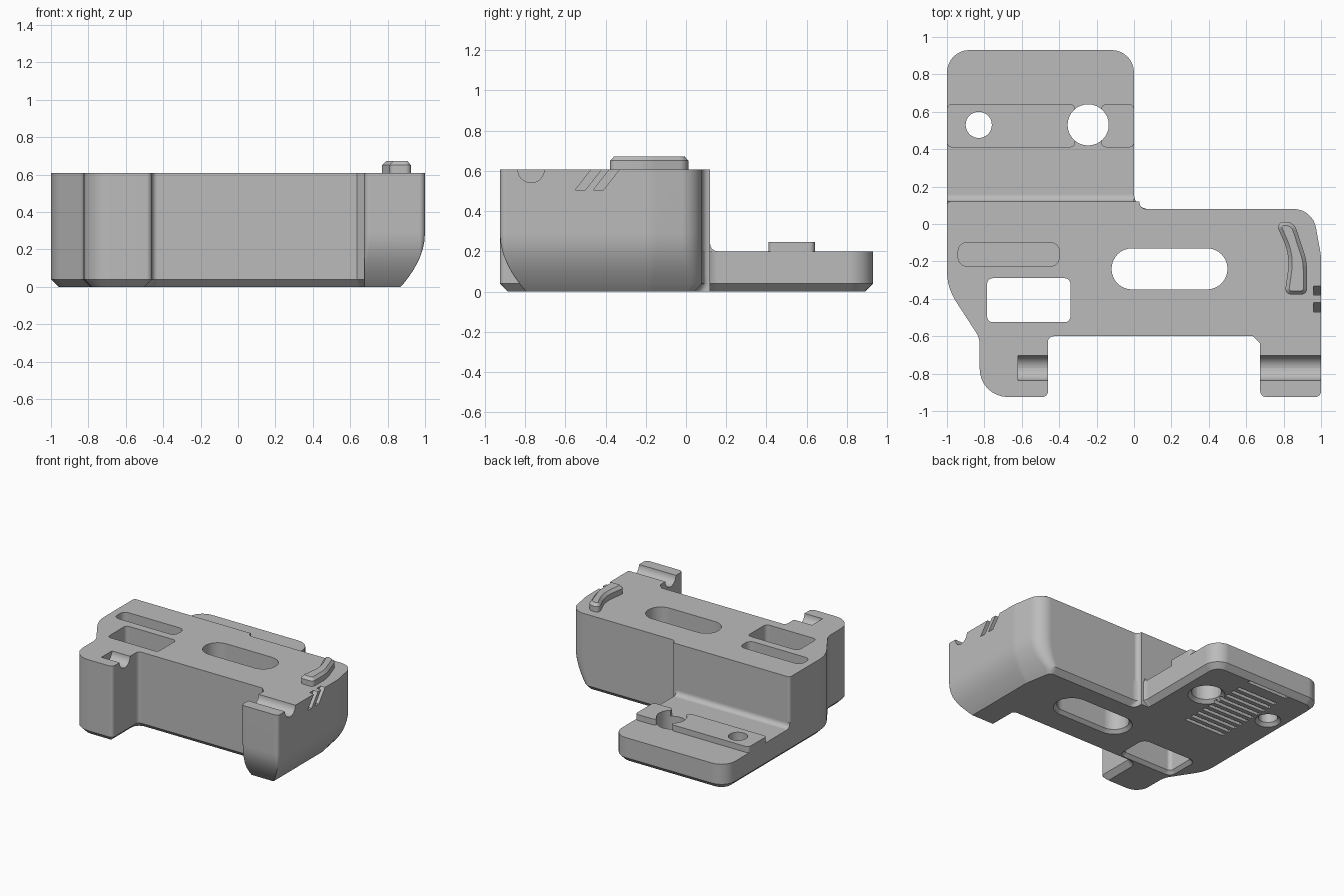
import bpy, bmesh, math
from mathutils import Vector

if "Cube" in bpy.data.objects:
    bpy.data.objects.remove(bpy.data.objects["Cube"], do_unlink=True)

grey = bpy.data.materials.new("plain grey")
grey.use_nodes = True
COLOUR = (0.5, 0.5, 0.5, 1)
grey.diffuse_color = COLOUR
grey.node_tree.nodes["Principled BSDF"].inputs["Base Color"].default_value = COLOUR

TOP, PLATE_TOP, SEGS = 0.607, 0.2, 8

# Inset of an outline edge at height z, by edge kind
INSET = {
    "flat": lambda z: 0,
    "chamfer": lambda z: max(0, 0.04 - z),
    "sweep": lambda z: 0.13 * max(0, 1 - z / 0.29) ** 2,
    "flare": lambda z: -max(0, 0.025 - z),
    "cap": lambda z: 0.02 if z > 0.66 else 0,
}


def ring(points, z):
    """Offset a counter-clockwise outline per edge, then round its corners."""
    n = len(points)
    pos = [Vector(p[:2]) for p in points]
    inset = [INSET[p[3]](z) for p in points]
    lines = []
    for i in range(n):
        d = (pos[(i + 1) % n] - pos[i]).normalized()
        normal = Vector((-d.y, d.x))
        lines.append((normal, normal.dot(pos[i]) + inset[i]))
    corners = []
    for i in range(n):
        (a, ca), (b, cb) = lines[i - 1], lines[i]
        det = a.x * b.y - a.y * b.x
        corners.append((Vector((ca * b.y - cb * a.y, a.x * cb - b.x * ca)) / det, det > 0))
    out = []
    for i, (p, convex) in enumerate(corners):
        r = points[i][2]
        if r == 0:
            out.append(p)
            continue
        mean = (inset[i - 1] + inset[i]) / 2
        r = max(r - mean, 0.003) if convex else r + mean
        u = (corners[i - 1][0] - p).normalized()
        v = (corners[(i + 1) % n][0] - p).normalized()
        half = u.angle(v) / 2
        centre = p + (u + v).normalized() * r / math.sin(half)
        start = p + u * r / math.tan(half) - centre
        end = p + v * r / math.tan(half) - centre
        turn = math.atan2(start.x * end.y - start.y * end.x, start.dot(end))
        for k in range(SEGS + 1):
            c, s = math.cos(turn * k / SEGS), math.sin(turn * k / SEGS)
            out.append(centre + Vector((start.x * c - start.y * s, start.x * s + start.y * c)))
    return out


def loft(name, points, levels, along_x=False):
    """Stack rings of an outline at the given levels into a closed solid."""
    bm = bmesh.new()
    rings = []
    for z in levels:
        rings.append([bm.verts.new((z, p.x, p.y) if along_x else (p.x, p.y, z))
                      for p in ring(points, z)])
    n = len(rings[0])
    for low, high in zip(rings, rings[1:]):
        for i in range(n):
            j = (i + 1) % n
            bm.faces.new((low[i], low[j], high[j], high[i]))
    bm.faces.new(rings[0][::-1])
    bm.faces.new(rings[-1])
    bmesh.ops.remove_doubles(bm, verts=bm.verts, dist=0.0001)
    bmesh.ops.recalc_face_normals(bm, faces=bm.faces)
    mesh = bpy.data.meshes.new(name)
    bm.to_mesh(mesh)
    bm.free()
    mesh.materials.append(grey)
    obj = bpy.data.objects.new(name, mesh)
    bpy.context.collection.objects.link(obj)
    return obj


def box(x0, x1, y0, y1, r, kind="flat"):
    return [(x0, y0, r, kind), (x1, y0, r, kind), (x1, y1, r, kind), (x0, y1, r, kind)]


def disc(x, y, r, kind="flat"):
    return box(x - r, x + r, y - r, y + r, r - 0.0002, kind)


def cut(obj, cutters):
    for c in cutters:
        mod = obj.modifiers.new("cut", "BOOLEAN")
        mod.operation, mod.solver, mod.object = "DIFFERENCE", "EXACT", c
    bpy.context.view_layer.update()
    graph = bpy.context.evaluated_depsgraph_get()
    mesh = bpy.data.meshes.new_from_object(obj.evaluated_get(graph))
    obj.modifiers.clear()
    obj.data = mesh


def finish(obj):
    obj.data.shade_smooth()
    obj.data.set_sharp_from_angle(angle=math.radians(28))
    mod = obj.modifiers.new("even shading", "WEIGHTED_NORMAL")
    mod.keep_sharp = True


# Main body: plan outline with corner radius and lower edge style
body = loft("body", [
    (-1, 0.12, 0.02, "chamfer"), (-1, -0.34, 0.3, "chamfer"),
    (-0.825, -0.61, 0.12, "chamfer"), (-0.825, -0.925, 0.15, "chamfer"),
    (-0.46, -0.925, 0.03, "chamfer"), (-0.46, -0.6, 0.03, "chamfer"),
    (0.635, -0.6, 0, "chamfer"), (0.675, -0.64, 0, "flat"),
    (0.675, -0.925, 0.03, "sweep"), (1, -0.925, 0.03, "sweep"),
    (1, -0.17, 0.25, "sweep"), (0.955, 0.08, 0.12, "chamfer"),
    (0.03, 0.08, 0.035, "flat"), (0.03, 0.12, 0, "flat"),
], [0, 0.02, 0.04, 0.08, 0.12, 0.16, 0.2, 0.24, 0.29, TOP])

# Rear plate, with a rounded inner corner against the body
plate = loft("rear_plate", [
    (-1, -0.05, 0, "flat"), (0.2, -0.05, 0, "flat"), (0.2, 0.08, 0, "chamfer"),
    (0, 0.08, 0.08, "chamfer"), (0, 0.93, 0.12, "chamfer"), (-1, 0.93, 0.12, "chamfer"),
], [0, 0.04, PLATE_TOP])

# Cove between plate and body wall
cove = loft("cove", [
    (0.1, 0.19, 0, "flat"), (0.16, 0.19, 0, "flat"), (0.16, 0.2, 0, "flat"),
    (0.12, 0.2, 0.038, "flat"), (0.12, 0.24, 0, "flat"), (0.1, 0.24, 0, "flat"),
], [-1, 0], along_x=True)

# Raised rail on the plate, in two pieces
rails = [loft(name, box(x0, x1, 0.41, 0.64, 0.025), [PLATE_TOP, 0.247])
         for name, x0, x1 in (("long_rail", -1, -0.315), ("short_rail", -0.175, 0))]

# Curved thumb ridge on top
ridge = loft("thumb_ridge", [
    (0.755, 0.012, 0.03, "cap"), (0.835, -0.17, 0.3, "cap"), (0.805, -0.377, 0.03, "cap"),
    (0.925, -0.377, 0.03, "cap"), (0.925, -0.2, 0.3, "cap"), (0.855, 0.012, 0.06, "cap"),
], [TOP, 0.65, 0.672])

# Body openings: long slot, window, blind recess
THROUGH = [-0.05, 0, 0.025, 0.8]
body_cutters = [
    loft("slot_cutter", box(-0.12, 0.5, -0.35, -0.13, 0.1095, "flare"), THROUGH),
    loft("window_cutter", box(-0.785, -0.34, -0.525, -0.29, 0.03, "flare"), THROUGH),
    loft("recess_cutter", box(-0.94, -0.4, -0.225, -0.1, 0.045), [0.3, 0.8]),
]
# Half-round channels across both legs
for x0, x1 in ((-0.62, -0.4), (0.6, 1.1)):
    body_cutters.append(loft("channel_cutter", disc(-0.77, TOP, 0.066), [x0, x1], along_x=True))
# Two slanted notches on the side
for y in (-0.47, -0.38):
    body_cutters.append(loft("notch_cutter", [
        (y - 0.08, 0.505, 0, "flat"), (y - 0.03, 0.505, 0, "flat"),
        (y + 0.06, 0.62, 0, "flat"), (y + 0.01, 0.62, 0, "flat")], [0.96, 1.1], along_x=True))
cut(body, body_cutters)

# Screw holes and underside grip grooves in the plate
holes = [loft("hole_cutter", disc(x, 0.53, r, "flare"), THROUGH)
         for x, r in ((-0.245, 0.11), (-0.83, 0.07))]
grooves = [loft("groove_cutter", box(-0.72, -0.36, y, y + 0.03, 0), [-0.05, 0.03])
           for y in [0.15 + 0.065 * i for i in range(10)] + [0.86]]
cut(plate, holes + grooves)
for rail in rails:
    cut(rail, holes)

for cutter in body_cutters + holes + grooves:
    bpy.data.objects.remove(cutter, do_unlink=True)
for part in [body, plate, cove, ridge] + rails:
    finish(part)
